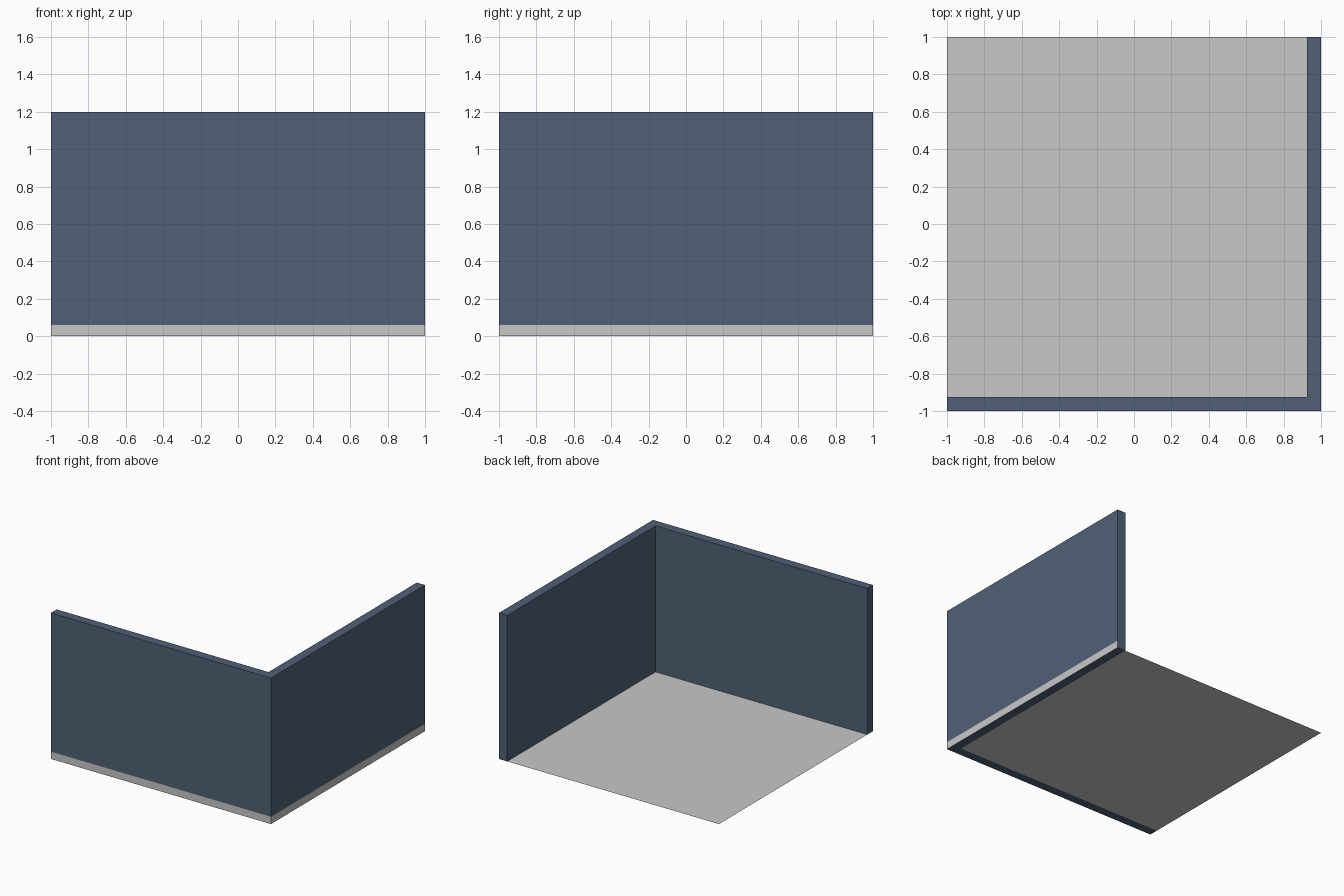
import bpy, bmesh

if "Cube" in bpy.data.objects:
    bpy.data.objects.remove(bpy.data.objects["Cube"])

T, H, SKIRT = 0.075, 1.2, 0.06


def material(name, rgb):
    m = bpy.data.materials.new(name)
    m.diffuse_color = (*rgb, 1)
    m.use_nodes = True
    m.node_tree.nodes["Principled BSDF"].inputs["Base Color"].default_value = m.diffuse_color
    return m


navy = material("slate_blue", (0.082, 0.119, 0.181))
grey = material("light_grey", (0.584, 0.578, 0.578))


def make_object(name, bm, mats):
    me = bpy.data.meshes.new(name)
    bm.to_mesh(me)
    bm.free()
    for m in mats:
        me.materials.append(m)
    ob = bpy.data.objects.new(name, me)
    bpy.context.collection.objects.link(ob)
    return ob


# Corner walls: L-shaped plan along the front and right, extruded up
i = 1 - T
plan = [(-1, -1), (1, -1), (1, 1), (i, 1), (i, -i), (-1, -i)]
bm = bmesh.new()
base = bm.faces.new([bm.verts.new((x, y, 0)) for x, y in plan])
ext = bmesh.ops.extrude_face_region(bm, geom=[base], use_keep_orig=True)
top = [v for v in ext["geom"] if isinstance(v, bmesh.types.BMVert)]
bmesh.ops.translate(bm, verts=top, vec=(0, 0, H))
bmesh.ops.bisect_plane(bm, geom=bm.verts[:] + bm.edges[:] + bm.faces[:],
                       plane_co=(0, 0, SKIRT), plane_no=(0, 0, 1))
bmesh.ops.recalc_face_normals(bm, faces=bm.faces[:])
# Grey skirting band on the two outer sides only
for f in bm.faces:
    c = f.calc_center_median()
    outer = c.x > 0.999 or c.y < -0.999
    f.material_index = 1 if outer and c.z < SKIRT else 0
make_object("corner_walls", bm, [navy, grey])

# Thin floor sheet filling the inside of the corner
bm = bmesh.new()
bm.faces.new([bm.verts.new((x, y, 0)) for x, y in
              [(-1, -i), (i, -i), (i, 1), (-1, 1)]])
make_object("floor", bm, [grey])
